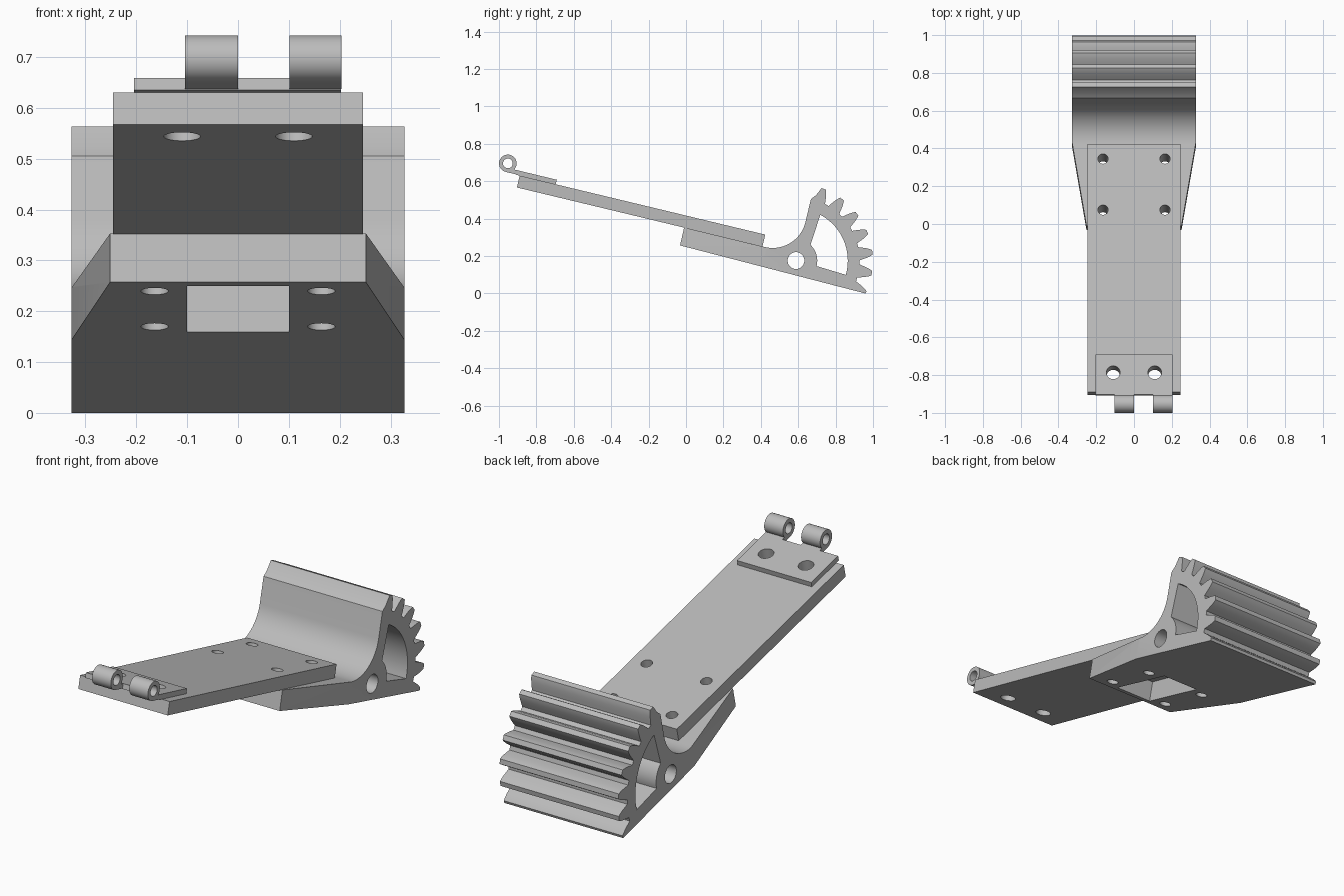
import bpy, bmesh
from math import radians, sin, cos, pi
from mathutils import Matrix, Vector

if "Cube" in bpy.data.objects:
    bpy.data.objects.remove(bpy.data.objects["Cube"])

grey = bpy.data.materials.new("plain grey")
grey.use_nodes = True
grey.diffuse_color = (0.5, 0.5, 0.5, 1)
grey.node_tree.nodes["Principled BSDF"].inputs["Base Color"].default_value = (0.5, 0.5, 0.5, 1)

# Tilted frame: origin on the top front edge of the arm plate, y along the arm
TILT = Matrix.Translation((0, -0.889, 0.63)) @ Matrix.Rotation(radians(-13.5), 4, 'X')
AXES = {'X': lambda a, b, h: (h, a, b), 'Z': lambda a, b, h: (a, b, h)}


def prism(name, pts, lo, hi, axis='X', frame=Matrix()):
    """Extrude a 2D outline along an axis of the frame."""
    bm = bmesh.new()
    place = AXES[axis]
    ends = [[bm.verts.new(frame @ Vector(place(a, b, h))) for a, b in pts] for h in (lo, hi)]
    for ring in ends:
        bm.faces.new(ring)
    n = len(pts)
    for i in range(n):
        j = (i + 1) % n
        bm.faces.new((ends[0][i], ends[0][j], ends[1][j], ends[1][i]))
    bmesh.ops.recalc_face_normals(bm, faces=bm.faces)
    mesh = bpy.data.meshes.new(name)
    bm.to_mesh(mesh)
    bm.free()
    mesh.materials.append(grey)
    obj = bpy.data.objects.new(name, mesh)
    bpy.context.collection.objects.link(obj)
    return obj


def rect(a0, a1, b0, b1):
    return [(a0, b0), (a1, b0), (a1, b1), (a0, b1)]


def arc(c, r, start, end, n):
    """Points on an arc, angles in degrees."""
    step = radians(end - start) / n
    return [(c[0] + r * cos(radians(start) + step * i),
             c[1] + r * sin(radians(start) + step * i)) for i in range(n + 1)]


def circle(c, r, n=40):
    return arc(c, r, 0, 360, n)[:-1]


def combine(obj, tools, operation='DIFFERENCE'):
    """Apply a boolean for each tool, then remove the tool."""
    bpy.context.view_layer.objects.active = obj
    for tool in tools:
        tool.hide_render = True
        mod = obj.modifiers.new("shape", 'BOOLEAN')
        mod.operation, mod.solver, mod.object = operation, 'EXACT', tool
        bpy.ops.object.modifier_apply(modifier=mod.name)
        bpy.data.objects.remove(tool)


def finish(obj):
    bpy.ops.object.select_all(action='DESELECT')
    obj.select_set(True)
    bpy.context.view_layer.objects.active = obj
    bpy.ops.object.shade_smooth_by_angle(angle=radians(20))


def holes(spots, r):
    """Mirrored pairs of drilled holes square to the arm."""
    return [prism("drill", circle((s * x, y), r), -0.4, 0.2, 'Z', TILT)
            for x, y in spots for s in (-1, 1)]


# Gear sector bracket: side profile with fillet and teeth
PIVOT = (0.588, 0.176)
PITCH = 360 / 23
TOOTH = [(0.34, 6), (0.36, 4.9), (0.381, 3.8), (0.4, 2.6), (0.411, 1.7)]


def polar(r, deg):
    return (PIVOT[0] + r * cos(radians(deg)), PIVOT[1] + r * sin(radians(deg)))


fillet_centre = Vector((0.402 + 0.02 * 0.972 + 0.18 * 0.2335, 0.253 - 0.02 * 0.2335 + 0.18 * 0.972))
profile = [(-0.032, 0.257), (-0.01, 0.353)]
profile += arc(fillet_centre, 0.18, -103.5, -13.5, 20)
profile += [(0.668, 0.505), (0.695, 0.525)]
for i in range(7):
    mid = 68.8 - PITCH * i
    rise = [polar(r, mid + a) for r, a in TOOTH]
    fall = [polar(r, mid - a) for r, a in reversed(TOOTH)]
    if i == 0:
        rise = rise[-1:]
    if i == 6:
        fall = [polar(0.412, mid - 0.2)]
    profile += rise + fall
bracket = prism("gear_sector_bracket", profile, -0.327, 0.327)

# Tapered plan of the bracket
front, wide = 0.862, 1.37
plan = [(-0.246, front - 0.1), (0.246, front - 0.1), (0.246, front + 0.025), (0.327, wide),
        (0.327, 2.3), (-0.327, 2.3), (-0.327, wide), (-0.246, front + 0.025)]
combine(bracket, [prism("plan_cutter", plan, -1, 1, 'Z', TILT)], 'INTERSECT')

# Pivot bore, sector window, pocket under the arm and screw holes
window = arc(PIVOT, 0.277, -16, 62, 20) + arc(PIVOT, 0.114, 47, -15, 12)
pocket = prism("pocket_cutter", rect(-0.1, 0.1, 0.95, 1.31), -0.4, 0.1, 'Z', TILT)
combine(bracket, [prism("bore_cutter", circle(PIVOT, 0.045), -1, 1),
                  prism("window_cutter", window, -1, 1), pocket]
        + holes([(0.164, 0.991), (0.164, 1.269)], 0.027))
finish(bracket)

# Long arm plate
arm = prism("arm_plate", rect(-0.246, 0.246, 0, 1.35), -0.065, 0, 'Z', TILT)
combine(arm, holes([(0.164, 0.991), (0.164, 1.269)], 0.027) + holes([(0.11, 0.1)], 0.036))
finish(arm)

# Hinge leaf with two knuckles
leaf = prism("hinge_leaf", rect(-0.205, 0.203, -0.02, 0.198), 0, 0.025, 'Z', TILT)
combine(leaf, holes([(0.11, 0.1)], 0.036))
finish(leaf)
KNUCKLE = (-0.077, 0.049)
for side, x0, x1 in (("right", -0.104, 0), ("left", 0.101, 0.204)):
    knuckle = prism(side + "_hinge_knuckle", circle(KNUCKLE, 0.047), x0, x1, 'X', TILT)
    tab = prism("tab", rect(KNUCKLE[0], -0.02, 0.002, 0.025), x0, x1, 'X', TILT)
    combine(knuckle, [tab], 'UNION')
    combine(knuckle, [prism("pin_cutter", circle(KNUCKLE, 0.026), -1, 1, 'X', TILT)])
    finish(knuckle)
